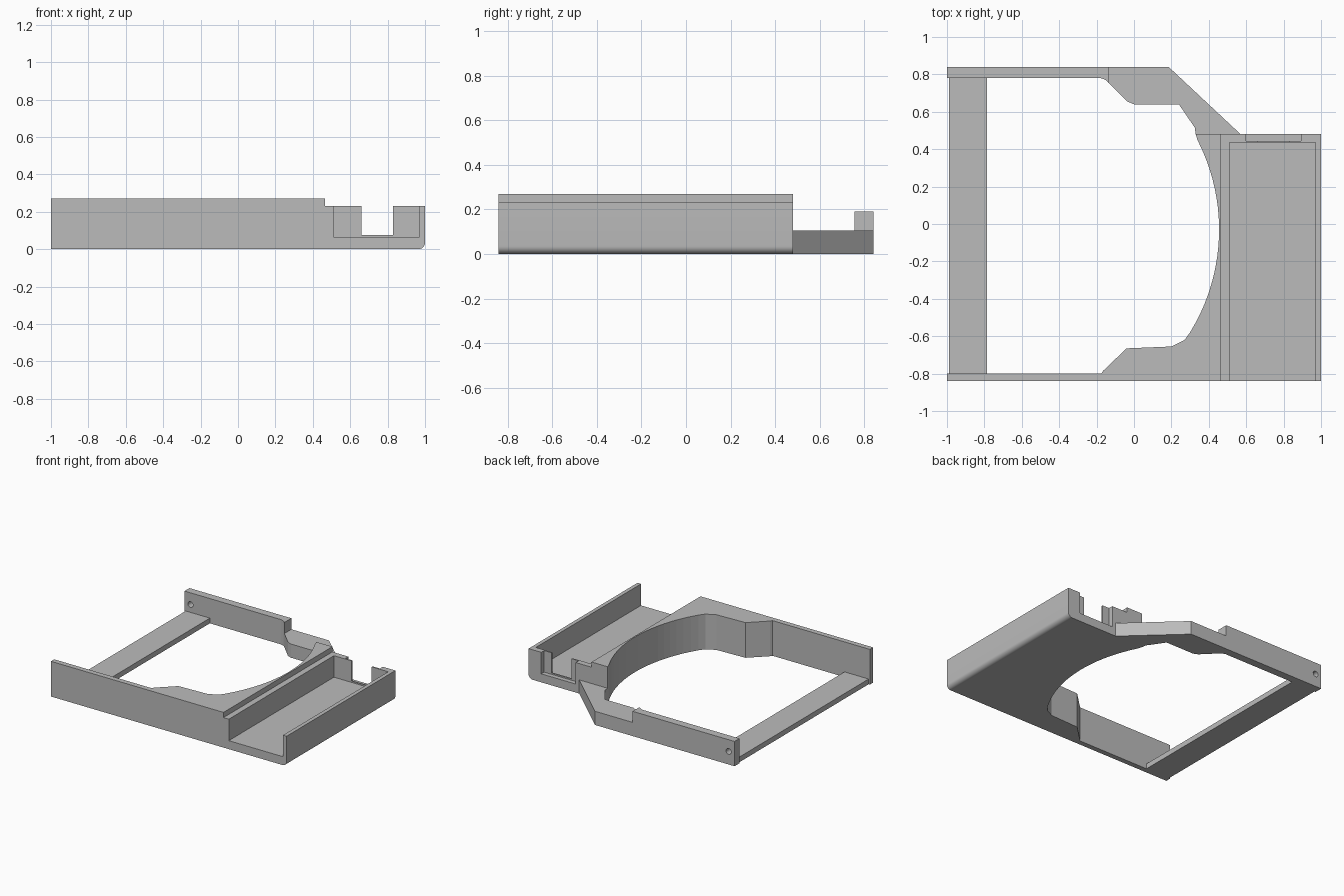
import bpy
import bmesh
from math import sin, cos, pi, sqrt

cube = bpy.data.objects.get("Cube")
if cube:
    bpy.data.objects.remove(cube, do_unlink=True)

grey = bpy.data.materials.new("plain grey")
grey.use_nodes = True
colour = (0.5, 0.5, 0.5, 1)
grey.diffuse_color = colour
grey.node_tree.nodes["Principled BSDF"].inputs["Base Color"].default_value = colour


def extrude(name, outline, start, end, axis="z"):
    """Extrude a 2D outline: (x, y) along z, or (x, z) along y."""
    bm = bmesh.new()

    def ring(h):
        return [bm.verts.new((a, b, h) if axis == "z" else (a, h, b)) for a, b in outline]

    low, high = ring(start), ring(end)
    bm.faces.new(low)
    bm.faces.new(high)
    n = len(outline)
    for i in range(n):
        j = (i + 1) % n
        bm.faces.new((low[i], low[j], high[j], high[i]))
    bmesh.ops.recalc_face_normals(bm, faces=bm.faces)
    mesh = bpy.data.meshes.new(name)
    bm.to_mesh(mesh)
    bm.free()
    mesh.materials.append(grey)
    obj = bpy.data.objects.new(name, mesh)
    bpy.context.collection.objects.link(obj)
    return obj


def rect(x0, x1, y0, y1):
    return [(x0, y0), (x1, y0), (x1, y1), (x0, y1)]


def shade_smooth(obj):
    bpy.ops.object.select_all(action="DESELECT")
    obj.select_set(True)
    bpy.context.view_layer.objects.active = obj
    bpy.ops.object.shade_smooth_by_angle(angle=pi / 6)


FRONT, BACK, SHELF = -0.84, 0.84, 0.48

# Main frame: front wall widening into the block around the round opening
radius, steps = 1.05, 20
arc = []
for i in range(steps + 1):
    y = 0.45 - 1.03 * i / steps
    arc.append((0.455 - radius + sqrt(radius ** 2 - (y + 0.03) ** 2), y))
frame = extrude("main_frame", [
    (-1, FRONT), (0.465, FRONT), (0.465, SHELF), (0.33, SHELF), *arc,
    (0.27, -0.62), (0.2, -0.655), (-0.04, -0.665),
    (-0.165, -0.785), (-0.175, -0.8), (-1, -0.8)], 0, 0.27)

# Side tray: channel with a rounded lower outer edge, open at the front
r = 0.035
corner = [(1 - r + r * sin(t * pi / 16), r - r * cos(t * pi / 16)) for t in range(9)]
tray = extrude("side_tray", [
    (0.465, 0), *corner, (1, 0.23), (0.97, 0.23), (0.97, 0.065),
    (0.51, 0.065), (0.51, 0.23), (0.465, 0.23)], FRONT, SHELF, "y")
shade_smooth(tray)

# Tray end wall: thin notched lip between two thicker posts
extrude("tray_end_lip", [
    (0.51, 0.065), (0.97, 0.065), (0.97, 0.23), (0.83, 0.23),
    (0.83, 0.075), (0.66, 0.075), (0.66, 0.23), (0.51, 0.23)], 0.435, 0.445, "y")
for side, x0, x1 in (("inner", 0.51, 0.6), ("outer", 0.893, 0.97)):
    extrude(side + "_end_post", rect(x0, x1, 0.445, SHELF), 0.065, 0.23)

# Low angled arm joining the block to the rear wall
extrude("rear_arm", [
    (-0.135, BACK), (0.185, BACK), (0.57, SHELF), (0.33, SHELF),
    (0.325, 0.515), (0.24, 0.64), (0, 0.64), (-0.035, 0.655), (-0.135, 0.755)], 0, 0.105)

# Rear wall with a small round hole near its free end
rear = extrude("rear_wall", [
    (-1, BACK), (-1, 0.78), (-0.18, 0.78), (-0.155, 0.772),
    (-0.135, 0.755), (-0.135, BACK)], 0, 0.19)
circle = [(-0.95 + 0.022 * cos(k * pi / 12), 0.1 + 0.022 * sin(k * pi / 12)) for k in range(24)]
cutter = extrude("hole_cutter", circle, 0.7, 0.9, "y")
cutter.hide_render = True
cut = rear.modifiers.new("hole", "BOOLEAN")
cut.operation = "DIFFERENCE"
cut.solver = "EXACT"
cut.object = cutter
bpy.context.view_layer.objects.active = rear
bpy.ops.object.modifier_apply(modifier=cut.name)
bpy.data.objects.remove(cutter, do_unlink=True)

# Thin cross bar closing the open side
extrude("cross_bar", rect(-0.99, -0.785, -0.8, 0.78), 0, 0.04)
